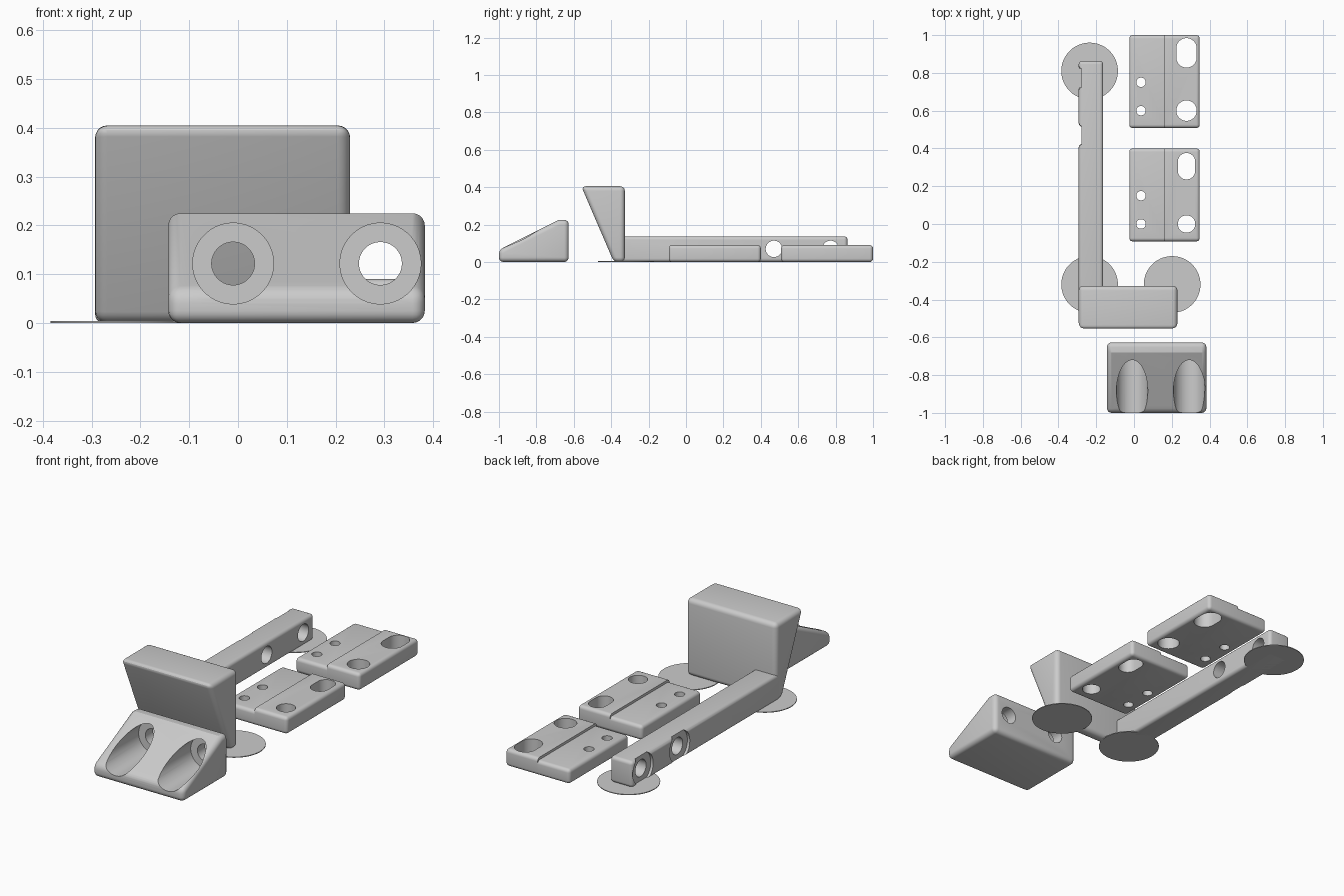
import bpy, bmesh, math

old = bpy.data.objects.get("Cube")
if old:
    bpy.data.objects.remove(old, do_unlink=True)

grey = bpy.data.materials.new("plain_grey")
grey.use_nodes = True
grey.diffuse_color = (0.6, 0.6, 0.6, 1)
grey.node_tree.nodes["Principled BSDF"].inputs["Base Color"].default_value = (0.6, 0.6, 0.6, 1)


def prism(name, profile, axis, lo, hi):
    """Extrude a 2D outline along an axis from lo to hi."""
    def place(u, v, w):
        return {"x": (w, u, v), "y": (u, w, v), "z": (u, v, w)}[axis]
    bm = bmesh.new()
    a = [bm.verts.new(place(u, v, lo)) for u, v in profile]
    b = [bm.verts.new(place(u, v, hi)) for u, v in profile]
    bm.faces.new(a)
    bm.faces.new(b)
    n = len(a)
    for i in range(n):
        j = (i + 1) % n
        bm.faces.new((a[i], a[j], b[j], b[i]))
    bmesh.ops.recalc_face_normals(bm, faces=bm.faces)
    mesh = bpy.data.meshes.new(name)
    bm.to_mesh(mesh)
    bm.free()
    mesh.materials.append(grey)
    obj = bpy.data.objects.new(name, mesh)
    bpy.context.collection.objects.link(obj)
    return obj


def rect(u0, u1, v0, v1):
    return [(u0, v0), (u1, v0), (u1, v1), (u0, v1)]


def oval(u, v, r, half=0.0, n=48):
    """Circle, or a slot stretched along v by half each way."""
    pts = []
    for i in range(n):
        t = 2 * math.pi * (i + 0.5) / n
        s = math.sin(t)
        pts.append((u + r * math.cos(t), v + r * s + math.copysign(half, s)))
    return pts


def finish(obj, radius=0.0, cutters=()):
    """Round the edges, cut the holes and shade."""
    bpy.ops.object.select_all(action="DESELECT")
    bpy.context.view_layer.objects.active = obj
    obj.select_set(True)
    if radius:
        m = obj.modifiers.new("round", "BEVEL")
        m.width = radius
        m.segments = 5
        m.limit_method = "ANGLE"
        m.angle_limit = math.radians(30)
        bpy.ops.object.modifier_apply(modifier=m.name)
    for c in cutters:
        c.hide_render = True
        m = obj.modifiers.new("cut", "BOOLEAN")
        m.operation = "DIFFERENCE"
        m.solver = "EXACT"
        m.object = c
        bpy.ops.object.modifier_apply(modifier=m.name)
        bpy.data.objects.remove(c, do_unlink=True)
    bpy.ops.object.shade_smooth_by_angle(angle=math.radians(25))


# Wedge with two counterbored screw holes
wedge = prism("wedge_block", [(-1, 0), (-0.627, 0), (-0.627, 0.225), (-0.68, 0.225), (-1, 0.065)],
              "x", -0.143, 0.383)
cuts = []
for x in (-0.01, 0.292):
    cuts.append(prism("bore", oval(x, 0.122, 0.083), "y", -1.1, -0.69))
    cuts.append(prism("hole", oval(x, 0.122, 0.044), "y", -1.1, -0.5))
finish(wedge, 0.025, cuts)

# Tapered upright block
block = prism("tapered_block", [(-0.386, 0), (-0.327, 0), (-0.327, 0.405), (-0.56, 0.405)],
              "x", -0.293, 0.23)
finish(block, 0.025)

# Long arm with two holes, shallowly recessed on the outer side
arm = prism("long_arm", rect(-0.37, 0.863, 0, 0.137), "x", -0.293, -0.163)
cuts = []
for y in (0.47, 0.773):
    cuts.append(prism("recess", oval(y, 0.07, 0.083), "x", -0.4, -0.279))
    cuts.append(prism("hole", oval(y, 0.07, 0.044), "x", -0.4, 0))
finish(arm, 0.018, cuts)

# Two stepped plates: low half has small holes, high half a hole and a slot
STEP = 0.16
for label, y, r in (("rear", 0.6, 0.054), ("middle", 0.0, 0.046)):
    outline = rect(-0.025, 0.348, y - 0.092, y + 0.4)
    low = prism(label + "_plate_low_half", outline, "z", 0, 0.077)
    cuts = [prism("trim", rect(STEP, 1, -1, 2), "z", -1, 1)]
    for dy in (0, 0.15):
        cuts.append(prism("hole", oval(0.037, y + dy, 0.025), "z", -1, 1))
    finish(low, 0.018, cuts)

    high = prism(label + "_plate_high_half", outline, "z", 0, 0.09)
    cuts = [prism("trim", rect(-1, STEP, -1, 2), "z", -1, 1),
            prism("hole", oval(0.278, y, r), "z", -1, 1),
            prism("slot", oval(0.278, y + 0.306, r, 0.024), "z", -1, 1)]
    finish(high, 0.018, cuts)

# Thin round pads on the floor
for name, x, y in (("rear_pad", -0.235, 0.81), ("corner_pad", -0.235, -0.32),
                   ("side_pad", 0.202, -0.32)):
    finish(prism(name, oval(x, y, 0.15, n=64), "z", 0, 0.004))
